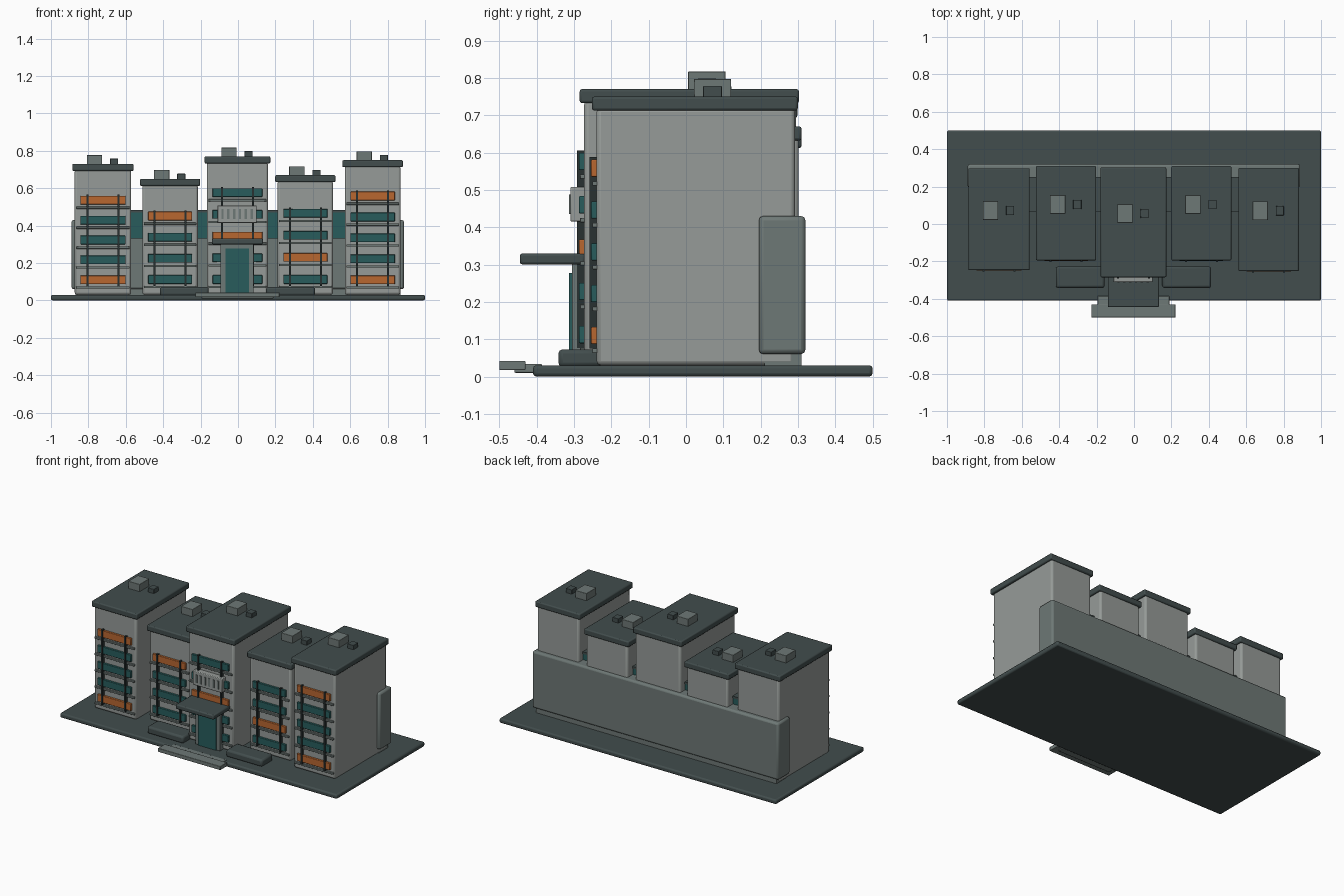
import bpy

if "Cube" in bpy.data.objects:
    bpy.data.objects.remove(bpy.data.objects["Cube"])


def material(name, rgb):
    m = bpy.data.materials.new(name)
    m.diffuse_color = (*rgb, 1)
    m.use_nodes = True
    m.node_tree.nodes["Principled BSDF"].inputs["Base Color"].default_value = m.diffuse_color
    return m


CONCRETE = material("concrete", (0.305, 0.328, 0.314))
STONE = material("mid grey stone", (0.155, 0.188, 0.18))
SLATE = material("dark slate", (0.054, 0.074, 0.074))
TEAL = material("teal glass", (0.021, 0.107, 0.107))
ORANGE = material("orange panel", (0.485, 0.135, 0.03))
IRON = material("dark iron", (0.022, 0.031, 0.031))


def box(name, x, y, z, mat, bevel=0.0):
    """Box from (min, max) pairs, optionally with rounded edges."""
    bpy.ops.mesh.primitive_cube_add(size=1, location=[sum(r) / 2 for r in (x, y, z)])
    o = bpy.context.object
    o.name = name
    o.scale = [r[1] - r[0] for r in (x, y, z)]
    bpy.ops.object.transform_apply(location=False, rotation=False, scale=True)
    o.data.materials.append(mat)
    if bevel:
        b = o.modifiers.new("rounded edges", "BEVEL")
        b.width, b.segments = bevel, 2
        bpy.ops.object.shade_smooth_by_angle()
    return o


def tower(cx, half, front, back, roof_z, bands, low, pitch):
    """Block with roof, roof units and a stack of coloured bands on its front.
    bands lists the colours from the ground up."""
    box("tower_body", (cx - half, cx + half), (front, back), (0.03, roof_z - 0.03), CONCRETE, 0.012)
    box("tower_roof", (cx - half - 0.013, cx + half + 0.013), (front - 0.012, back + 0.008),
        (roof_z - 0.038, roof_z), SLATE, 0.007)
    # rooftop units
    uy = (front + back) / 2 + 0.045
    box("roof_unit", (cx - 0.086, cx - 0.004), (uy - 0.05, uy + 0.05), (roof_z - 0.005, roof_z + 0.047), STONE, 0.002)
    box("roof_vent", (cx + 0.038, cx + 0.081), (uy - 0.025, uy + 0.025), (roof_z - 0.005, roof_z + 0.028), SLATE, 0.002)
    # coloured bands with a thin ledge under each one
    w = half - 0.03
    for i, mat in enumerate(bands):
        z = low + i * pitch
        box("window_band", (cx - w, cx + w), (front - 0.014, front + 0.01), (z - 0.023, z + 0.023), mat, 0.003)
        box("band_ledge", (cx - half + 0.008, cx + half - 0.008), (front - 0.011, front + 0.01),
            (z - 0.047, z - 0.035), STONE, 0.002)
    # upright fins crossing the bands
    top = low + (len(bands) - 1) * pitch + 0.03
    for s in (-1, 1):
        fx = cx + s * 0.083
        box("front_fin", (fx - 0.0055, fx + 0.0055), (front - 0.019, front + 0.005), (low - 0.035, top), IRON)


# ground slab and rear wing
box("ground_slab", (-1, 1), (-0.41, 0.5), (0.0, 0.03), SLATE, 0.009)
box("rear_wing", (-0.89, 0.888), (0.195, 0.32), (0.06, 0.43), STONE, 0.012)
box("rear_wing_plinth", (-0.87, 0.868), (0.21, 0.31), (0.025, 0.07), STONE)

# five towers, left to right
O, T = ORANGE, TEAL
tower(-0.722, 0.151, -0.235, 0.29, 0.73, [O, T, T, T, O], 0.11, 0.1065)
tower(-0.363, 0.148, -0.183, 0.302, 0.65, [T, T, T, O], 0.112, 0.113)
tower(-0.003, 0.163, -0.273, 0.295, 0.77, [T, T, O, T, T], 0.112, 0.116)
tower(0.36, 0.148, -0.183, 0.302, 0.67, [T, O, T, T], 0.112, 0.118)
tower(0.72, 0.149, -0.24, 0.292, 0.75, [O, T, T, T, O], 0.11, 0.112)

# glazed links between the towers
for a, b in ((-0.59, -0.49), (-0.23, -0.15), (0.145, 0.225), (0.49, 0.59)):
    box("glass_link", (a, b), (0.07, 0.245), (0.33, 0.472), TEAL)
    box("link_cap", (a, b), (0.065, 0.25), (0.47, 0.484), SLATE)

# slotted panel above the entrance
box("slotted_panel", (-0.11, 0.1), (-0.31, -0.268), (0.415, 0.508), CONCRETE, 0.004)
for i in range(6):
    sx = -0.083 + i * 0.0312
    box("panel_slot", (sx - 0.006, sx + 0.006), (-0.314, -0.305), (0.435, 0.488), STONE)

# entrance: portal, door, canopy, steps
box("entrance_portal", (-0.094, 0.084), (-0.305, -0.265), (0.03, 0.305), STONE, 0.003)
box("entrance_door", (-0.068, 0.06), (-0.313, -0.3), (0.032, 0.277), TEAL)
box("entrance_canopy", (-0.14, 0.134), (-0.445, -0.27), (0.3, 0.33), SLATE, 0.007)
box("upper_step", (-0.195, 0.189), (-0.46, -0.385), (0.01, 0.033), STONE, 0.003)
box("front_step", (-0.228, 0.222), (-0.5, -0.43), (0.017, 0.042), STONE, 0.003)

# low planters beside the entrance
for a, b in ((-0.418, -0.157), (0.151, 0.412)):
    box("planter", (a, b), (-0.342, -0.227), (0.025, 0.073), SLATE, 0.012)
